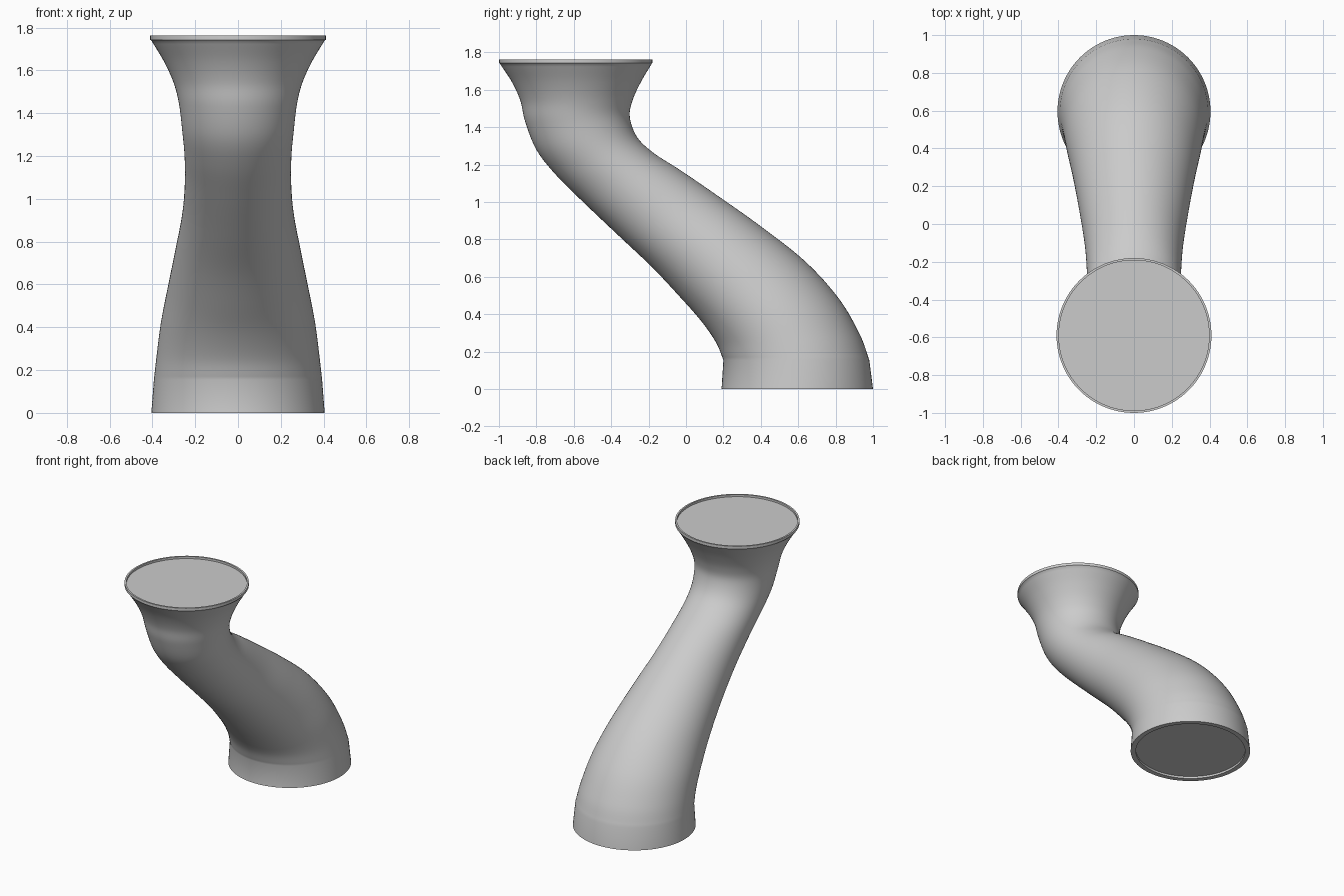
import bpy
import bmesh
from math import sin, cos, tau
from mathutils import Vector

SIDES = 96
STEPS = 6

old = bpy.data.objects.get("Cube")
if old:
    bpy.data.objects.remove(old, do_unlink=True)

# Single plain grey
grey = bpy.data.materials.new("plain grey")
grey.use_nodes = True
colour = (0.6, 0.6, 0.6, 1)
grey.diffuse_color = colour
grey.node_tree.nodes["Principled BSDF"].inputs["Base Color"].default_value = colour

# Cross-sections: front edge (y, z), back edge (y, z), half width
SECTIONS = [
    (0.20, 0.155, 0.98, 0.155, 0.393),
    (0.16, 0.25, 0.93, 0.29, 0.38),
    (0.08, 0.365, 0.82, 0.48, 0.36),
    (-0.03, 0.49, 0.64, 0.68, 0.328),
    (-0.18, 0.65, 0.4, 0.87, 0.292),
    (-0.36, 0.82, 0.16, 1.04, 0.26),
    (-0.55, 1.0, -0.03, 1.17, 0.248),
    (-0.7, 1.15, -0.17, 1.26, 0.25),
    (-0.8, 1.28, -0.26, 1.345, 0.26),
    (-0.86, 1.43, -0.3, 1.45, 0.275),
    (-0.885, 1.54, -0.287, 1.54, 0.3),
    (-0.93, 1.64, -0.242, 1.64, 0.345),
    (-0.995, 1.74, -0.183, 1.74, 0.405),
]


def spline(points, steps):
    """Smooth curve through the sections, all values at once."""
    pts = [Vector(p) for p in points]
    pts = [2 * pts[0] - pts[1]] + pts + [2 * pts[-1] - pts[-2]]
    out = []
    for a, b, c, d in zip(pts, pts[1:], pts[2:], pts[3:]):
        for i in range(steps):
            t = i / steps
            out.append(b + (c - a) * t / 2
                       + (2 * a - 5 * b + 4 * c - d) * t * t / 2
                       + (3 * b - a - 3 * c + d) * t ** 3 / 2)
    return out + [pts[-2]]


def flat(y, z, r):
    """Level round section."""
    return (y - r, z, y + r, z, r)


def add_ring(bm, section):
    fy, fz, by, bz, width = section
    front, back = Vector((0, fy, fz)), Vector((0, by, bz))
    centre, half = (front + back) / 2, (back - front) / 2
    across = Vector((width, 0, 0))
    return [bm.verts.new(centre + across * cos(tau * i / SIDES)
                         + half * sin(tau * i / SIDES)) for i in range(SIDES)]


def loft(name, sections):
    """Skin the sections and close both ends."""
    bm = bmesh.new()
    rings = [add_ring(bm, s) for s in sections]
    for low, high in zip(rings, rings[1:]):
        for i in range(SIDES):
            j = (i + 1) % SIDES
            bm.faces.new((low[i], low[j], high[j], high[i]))
    bm.faces.new(rings[0][::-1])
    bm.faces.new(rings[-1])
    bmesh.ops.recalc_face_normals(bm, faces=bm.faces)
    mesh = bpy.data.meshes.new(name)
    bm.to_mesh(mesh)
    bm.free()
    mesh.materials.append(grey)
    obj = bpy.data.objects.new(name, mesh)
    bpy.context.collection.objects.link(obj)
    bpy.ops.object.select_all(action="DESELECT")
    obj.select_set(True)
    bpy.context.view_layer.objects.active = obj
    bpy.ops.object.shade_smooth_by_angle(angle=0.6)


# Recessed underside and straight foot collar
BASE_Y, TOP_Y = 0.595, -0.59
foot = [flat(BASE_Y, 0.015, 0.37), flat(BASE_Y, 0, 0.37), flat(BASE_Y, 0, 0.405)]
# Thin upright rim around a sunken top disc
rim = [flat(TOP_Y, 1.743, 0.41), flat(TOP_Y, 1.763, 0.41),
       flat(TOP_Y, 1.763, 0.398), flat(TOP_Y, 1.748, 0.398)]

loft("curved_pedestal", foot + spline(SECTIONS, STEPS) + rim)
